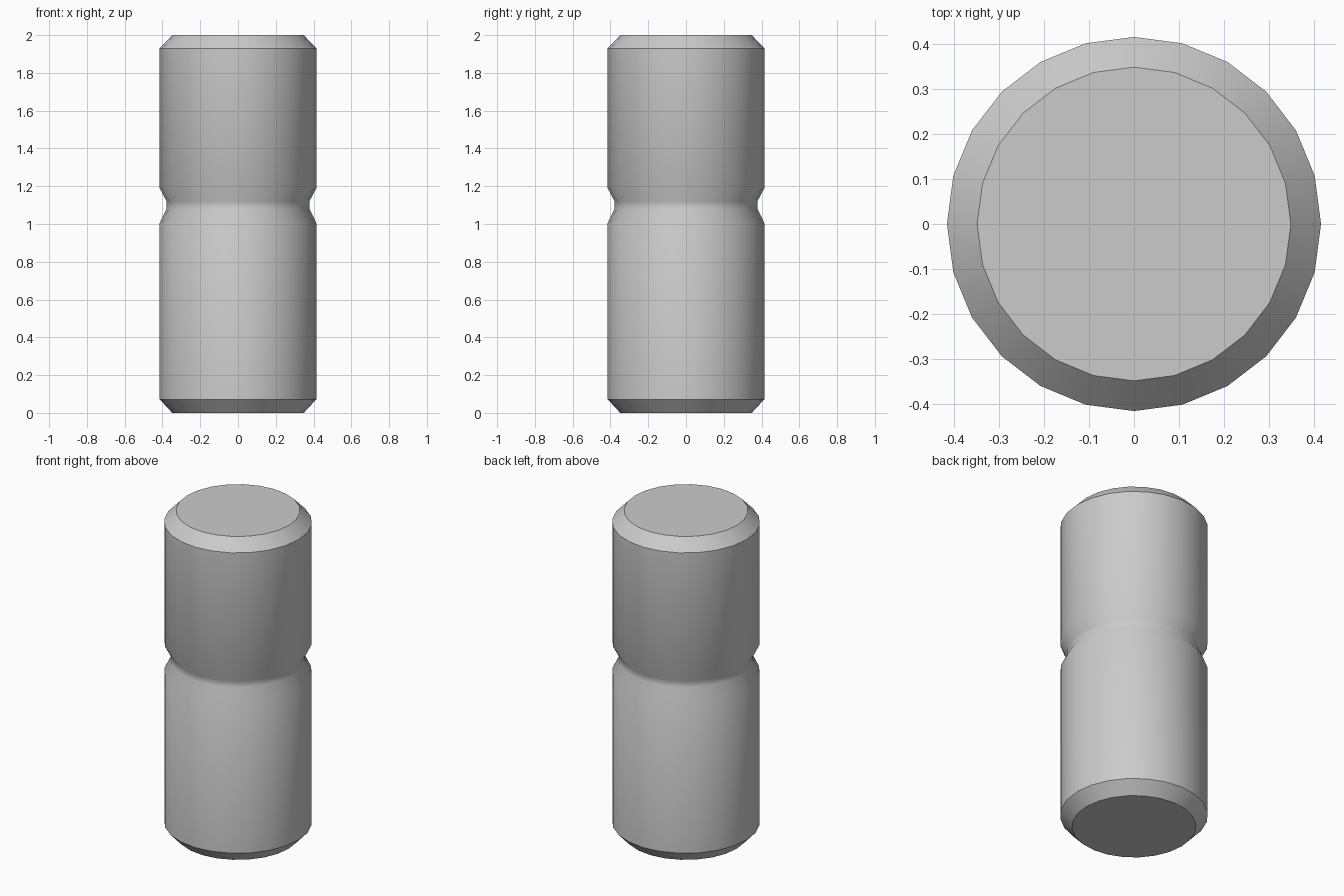
import bpy, bmesh, math

if "Cube" in bpy.data.objects:
    bpy.data.objects.remove(bpy.data.objects["Cube"])

SIDES = 24
# Pin outline as (radius, height): chamfered ends and a shallow groove
PROFILE = [(0.348, 0), (0.415, 0.072), (0.415, 1.005), (0.378, 1.08),
           (0.378, 1.12), (0.415, 1.19), (0.415, 1.93), (0.348, 2.0)]

bm = bmesh.new()
rings = [[bm.verts.new((r * math.cos(math.tau * i / SIDES),
                        r * math.sin(math.tau * i / SIDES), z))
          for i in range(SIDES)] for r, z in PROFILE]

# Side walls
for low, high in zip(rings, rings[1:]):
    for i in range(SIDES):
        j = (i + 1) % SIDES
        bm.faces.new((low[i], low[j], high[j], high[i]))

# End caps
bm.faces.new(rings[0][::-1])
bm.faces.new(rings[-1])

mesh = bpy.data.meshes.new("grooved_pin")
bm.to_mesh(mesh)
bm.free()
pin = bpy.data.objects.new("grooved_pin", mesh)
bpy.context.collection.objects.link(pin)

# Round shading with crisp chamfer edges
bpy.context.view_layer.objects.active = pin
pin.select_set(True)
bpy.ops.object.shade_smooth_by_angle(angle=math.radians(30))
